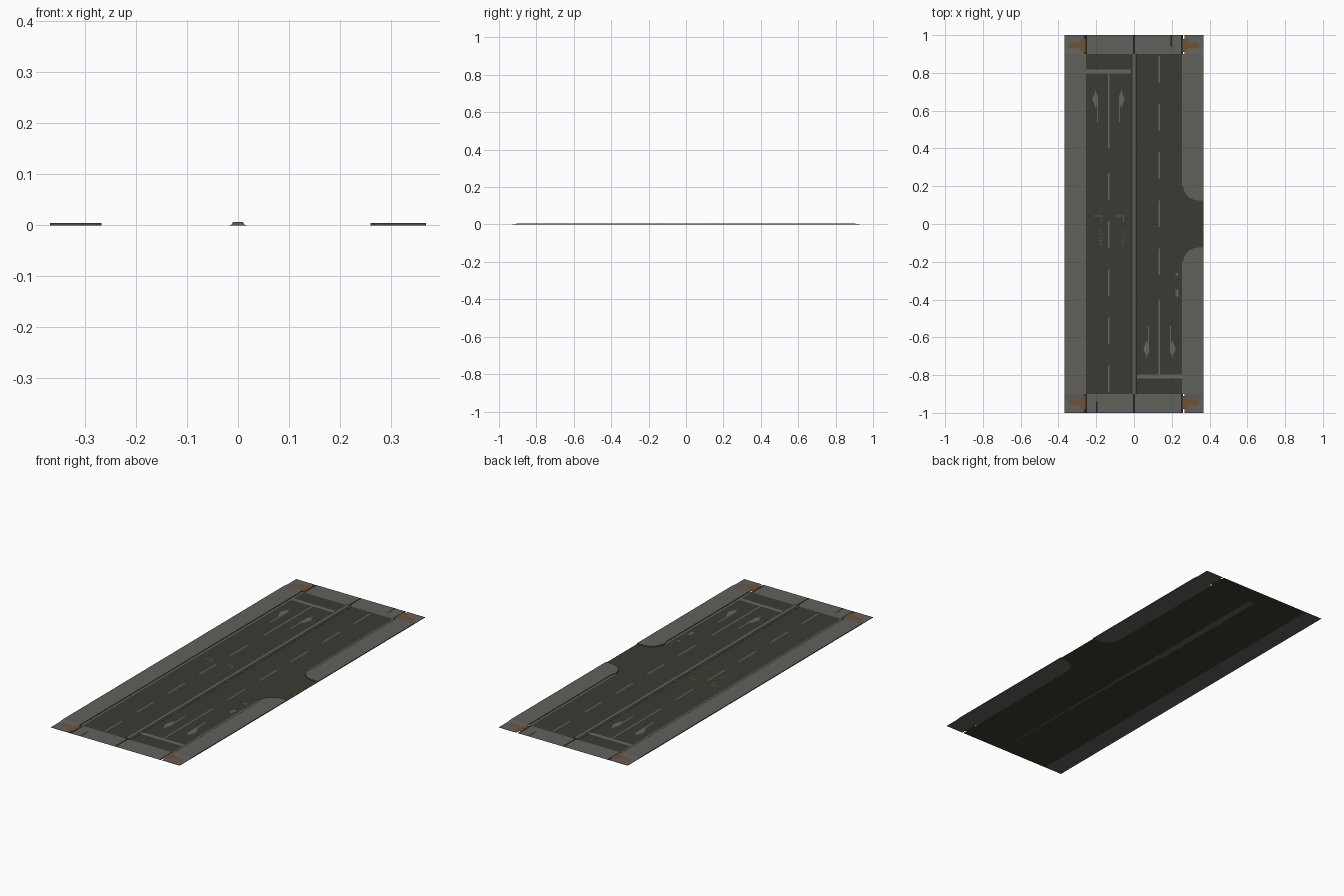
import bpy, bmesh, math

if "Cube" in bpy.data.objects:
    bpy.data.objects.remove(bpy.data.objects["Cube"])


def material(name, rgb):
    m = bpy.data.materials.new(name)
    m.diffuse_color = (*rgb, 1)
    m.use_nodes = True
    m.node_tree.nodes["Principled BSDF"].inputs["Base Color"].default_value = m.diffuse_color
    return m


ASPHALT = material("asphalt", (0.044, 0.044, 0.034))
CONCRETE = material("concrete", (0.118, 0.118, 0.107))
PAINT = material("road_paint", (0.130, 0.130, 0.118))
JOINT = material("dark_joint", (0.016, 0.016, 0.016))
ORANGE = material("tactile_orange", (0.17, 0.085, 0.027))

HW = 0.368      # half width of the tile
CURB = 0.267    # curb face
GUT = 0.255     # gutter start
TOP = 0.0045    # pavement height
MARK = 0.0008   # height of painted plates


def build(name, polys, mat, z0, z1=None):
    """Flat polygons at z0, or prisms from z0 to z1."""
    bm = bmesh.new()
    for pts in polys:
        f = bm.faces.new([bm.verts.new((x, y, z0)) for x, y in pts])
        f.normal_update()
        if f.normal.z < 0:
            f.normal_flip()
        if z1 is not None:
            r = bmesh.ops.extrude_face_region(bm, geom=[f], use_keep_orig=True)
            for v in r["geom"]:
                if isinstance(v, bmesh.types.BMVert):
                    v.co.z = z1
    if z1 is not None:
        bmesh.ops.recalc_face_normals(bm, faces=bm.faces)
    me = bpy.data.meshes.new(name)
    bm.to_mesh(me)
    bm.free()
    me.materials.append(mat)
    ob = bpy.data.objects.new(name, me)
    bpy.context.collection.objects.link(ob)
    return ob


def rect(x0, x1, y0, y1):
    return [(x0, y0), (x1, y0), (x1, y1), (x0, y1)]


def flip(pts, sx, sy):
    return [(x * sx, y * sy) for x, y in pts]


def both_ways(polys):
    """Original plus the copy turned half round."""
    return polys + [flip(p, -1, -1) for p in polys]


# rounded corner of the side entrance, from the curb to the outer edge
R = 0.08
arc = [(CURB - 0.007 + R - R * math.cos(a), 0.205 - R * math.sin(a))
       for a in [i * math.pi / 2 / 10 for i in range(11)]]
mouth = arc + [(HW, 0.125)]

# road surface with side entrance
upper = [(CURB - 0.007, 1)] + mouth
build("road_surface", [[(-CURB, -1), (-CURB, 1)] + upper
                       + flip(upper, 1, -1)[::-1]], ASPHALT, 0)

# pavements: one long, two with the rounded corner
side = mouth + [(HW, 0.9), (CURB, 0.9), (CURB, 0.22)]
build("left_pavement", [rect(-HW, -CURB, -0.9, 0.9)], CONCRETE, 0, TOP)
build("right_pavement", [side, flip(side, 1, -1)], CONCRETE, 0, TOP)

# dropped corners, sloping down from the pavement
for sx in (-1, 1):
    for sy in (-1, 1):
        ob = build("corner_ramp", [flip(rect(CURB, HW, 0.9, 0.93), sx, sy),
                                   flip(rect(CURB, HW, 0.93, 1), sx, sy)],
                   CONCRETE, 0, 0.001)
        for v in ob.data.vertices:
            if v.co.z > 0.0005 and abs(v.co.y) < 0.91:
                v.co.z = TOP
        # orange T-shaped tactile paving
        build("tactile_paving", [flip(rect(0.258, 0.285, 0.91, 0.98), sx, sy),
                                 flip(rect(0.285, 0.345, 0.932, 0.957), sx, sy)],
              ORANGE, 0.0026)

# gutters
build("gutters", [rect(-CURB, -GUT, -0.9, 0.9), rect(GUT, CURB, 0.2, 0.9),
                  rect(GUT, CURB, -0.9, -0.2)], CONCRETE, MARK)

# concrete crossings at both ends with dark joints
build("end_crossings", both_ways([rect(-0.25, -0.005, 0.9, 1),
                                  rect(0.005, 0.25, 0.9, 1)]), CONCRETE, MARK)
build("crossing_joints", both_ways([rect(x - 0.005, x + 0.005, 0.9, 1)
                                    for x in (-0.255, 0, 0.255)]), JOINT, MARK)
build("crossing_marks", both_ways([rect(-0.2, -0.194, -1, -0.94)]),
      JOINT, MARK * 1.5)

# raised median: flat base strip with a tapered kerb
build("median_base", [rect(-0.017, 0.017, -0.9, 0.9)], CONCRETE, 0, 0.001)
kerb = build("median_kerb", [rect(-0.013, 0.013, -0.9, 0.9)], CONCRETE, 0.001, 0.006)
for v in kerb.data.vertices:
    if v.co.z > 0.005:
        v.co.x *= 0.75

# lane lines and stop lines
build("stop_lines", both_ways([rect(-GUT, -0.017, 0.798, 0.818)]), PAINT, MARK)
lane = [rect(-0.138, -0.131, 0.4, 0.798)]
lane += [rect(-0.138, -0.131, 0.13 - 0.255 * i, 0.27 - 0.255 * i) for i in range(5)]
build("lane_lines", both_ways(lane), PAINT, MARK)

# direction arrows: shaft and angled head, mirrored about the lane line
shaft = rect(-0.197, -0.19, 0.54, 0.63)
head = [(-0.190, 0.63), (-0.190, 0.675), (-0.205, 0.71),
        (-0.208, 0.69), (-0.221, 0.665), (-0.203, 0.612), (-0.197, 0.63)]
arrows = [shaft, head]
arrows += [[(-0.27 - x, y) for x, y in p] for p in arrows]
build("lane_arrows", both_ways(arrows), PAINT, MARK)

# small covers near the entrance and sensor outlines in the left lanes
build("small_covers", [rect(0.22, 0.236, -0.272, -0.26),
                       rect(0.22, 0.236, -0.385, -0.348)], CONCRETE, MARK)
sensor = []
for x in (-0.215, -0.098):
    sensor += [rect(x, x + 0.044, 0.04, 0.046), rect(x + 0.04, x + 0.044, 0.01, 0.04)]
    sensor += [rect(x + 0.036, x + 0.042, y, y + 0.006)
               for y in (-0.11, -0.092, -0.074, -0.056, -0.04)]
build("sensor_outlines", sensor, ORANGE, MARK)
